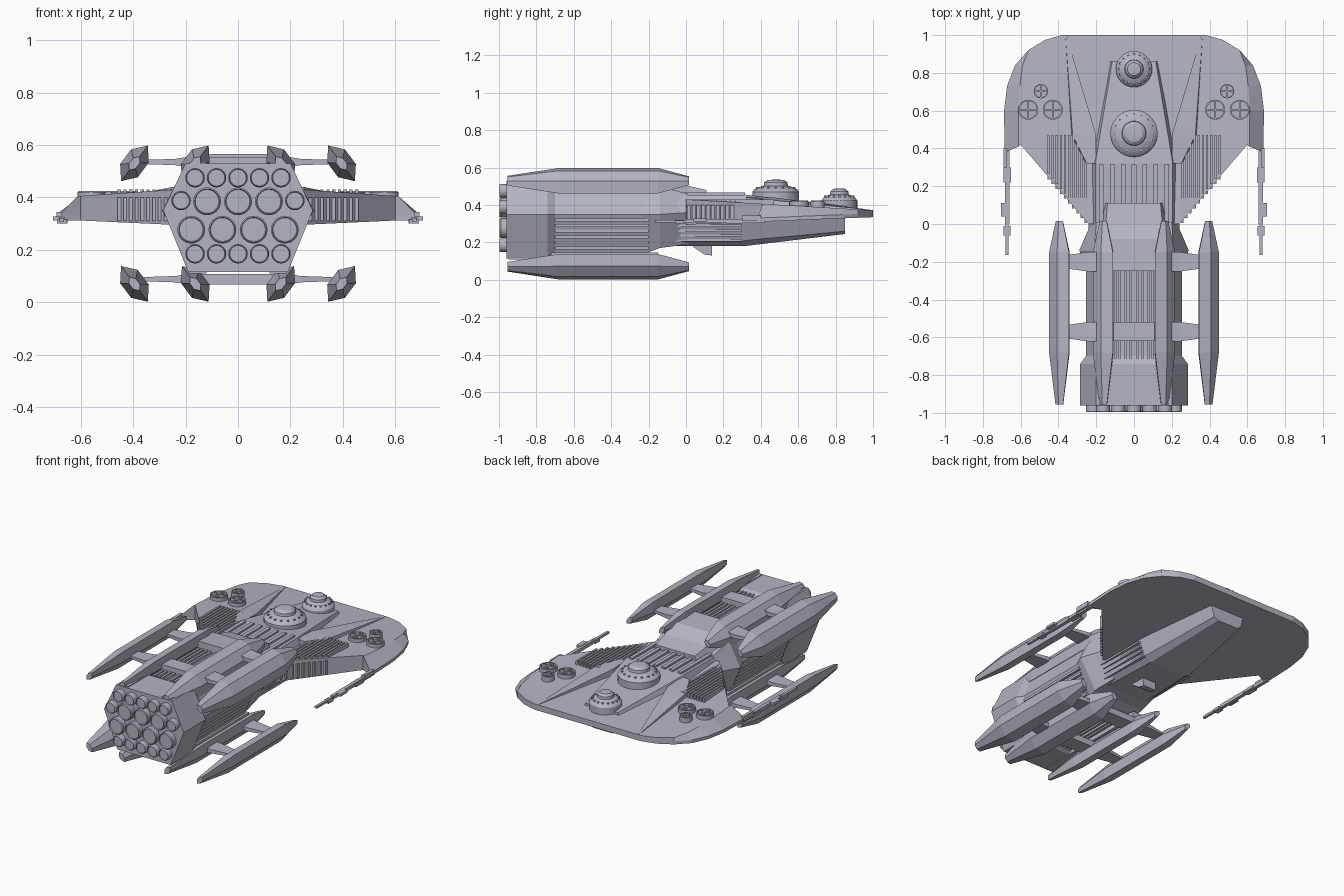
import bpy, bmesh, math
from mathutils import Vector

cube = bpy.data.objects.get("Cube")
if cube:
    bpy.data.objects.remove(cube, do_unlink=True)

GREY = (0.46, 0.46, 0.55, 1)
mat = bpy.data.materials.new("hull grey")
mat.use_nodes = True
mat.diffuse_color = GREY
mat.node_tree.nodes["Principled BSDF"].inputs["Base Color"].default_value = GREY


def finish(name, bm, mirror="", smooth=False, origin_z=0):
    """Turn a bmesh into an object, optionally mirrored in x and/or z."""
    bmesh.ops.recalc_face_normals(bm, faces=bm.faces)
    mesh = bpy.data.meshes.new(name)
    bm.to_mesh(mesh)
    bm.free()
    mesh.materials.append(mat)
    ob = bpy.data.objects.new(name, mesh)
    bpy.context.collection.objects.link(ob)
    ob.location.z = origin_z
    if mirror:
        mod = ob.modifiers.new("mirror", "MIRROR")
        mod.use_axis = ["x" in mirror, False, "z" in mirror]
        mod.use_mirror_merge = False
    if smooth:
        bpy.ops.object.select_all(action="DESELECT")
        ob.select_set(True)
        bpy.context.view_layer.objects.active = ob
        bpy.ops.object.shade_smooth_by_angle(angle=math.radians(30))
    return ob


def skin(bm, rings):
    """Join equal rings of points and cap both ends."""
    vs = [[bm.verts.new(p) for p in ring] for ring in rings]
    n = len(vs[0])
    for a, b in zip(vs, vs[1:]):
        for i in range(n):
            j = (i + 1) % n
            bm.faces.new((a[i], a[j], b[j], b[i]))
    bm.faces.new(vs[0])
    bm.faces.new(vs[-1])


def loft_y(name, sections, **kw):
    """Loft (y, [(x, z), ...]) cross-sections along y."""
    bm = bmesh.new()
    skin(bm, [[(x, y, z) for x, z in pts] for y, pts in sections])
    return finish(name, bm, **kw)


def sym(*half):
    """Complete a right-hand half section, listed top to bottom."""
    return list(half) + [(-x, z) for x, z in reversed(half)]


def boxes(name, spans, **kw):
    """Boxes given as (x0, x1, y0, y1, z0, z1)."""
    bm = bmesh.new()
    for x0, x1, y0, y1, z0, z1 in spans:
        skin(bm, [[(x0, y0, z), (x1, y0, z), (x1, y1, z), (x0, y1, z)] for z in (z0, z1)])
    return finish(name, bm, **kw)


def lathe(bm, centre, profile, along_y=False, n=24):
    """Spin (radius, height) points about z, or about -y."""
    c, rings = Vector(centre), []
    for r, h in profile:
        ring = []
        for i in range(n):
            t = math.tau * i / n
            u, v = r * math.cos(t), r * math.sin(t)
            ring.append(c + Vector((u, -h, v) if along_y else (u, v, h)))
        rings.append(ring)
    skin(bm, rings)


# Engine block and rear body
block = sym((0.2, 0.53), (0.285, 0.35), (0.19, 0.115))
body = sym((0.19, 0.51), (0.255, 0.35), (0.17, 0.14))
loft_y("engine_block", [(-0.96, block), (-0.74, block), (-0.7, body)])
loft_y("rear_body", [(-0.72, body), (-0.2, body)])
loft_y("collar", [
    (-0.22, body),
    (-0.14, sym((0.21, 0.5), (0.29, 0.35), (0.18, 0.17))),
    (0.01, sym((0.2, 0.46), (0.225, 0.36), (0.16, 0.19)))])

# Side ribs following the lower flanks, and the flat panels above them
flank = []
for i in range(6):
    z = 0.17 + 0.03 * i
    x = 0.17 + (z - 0.14) * 0.405
    flank.append((x - 0.02, x + 0.012, -0.7, -0.2, z - 0.008, z + 0.008))
boxes("flank_ribs", flank, mirror="x")

# Roof and belly ribs with side rails
roof = [(x - 0.007, x + 0.007, -0.72, -0.24, z0, z0 + 0.025)
        for x in (-0.1, -0.075, -0.045, -0.02, 0.02, 0.045, 0.075, 0.1)
        for z0 in (0.5, 0.125)]
boxes("roof_and_belly_ribs", roof)
boxes("side_rails", [(0.12, 0.185, -0.95, -0.15, z0, z0 + 0.035) for z0 in (0.5, 0.11)], mirror="x")

# Engine bells
bm = bmesh.new()
small, large = 0.037, 0.053
bells = [(x * 0.082, z, small) for x in range(-2, 3) for z in (0.475, 0.185)]
bells += [(x * 0.118, 0.385, large) for x in (-1, 0, 1)]
bells += [(s * 0.217, 0.388, small) for s in (-1, 1)]
bells += [(x * 0.119, 0.277, large) for x in (-1.5, -0.5, 0.5, 1.5)]
for x, z, r in bells:
    lathe(bm, (x, -0.955, z), [(r, 0), (r, 0.035), (r * 0.9, 0.041), (r * 0.85, 0.034)], True)
finish("engine_bells", bm, smooth=True)

# Long pods: stretched hexagons leaning inward, mirrored to four corners
a, p = Vector((-0.6, 0.8)), Vector((0.8, 0.6))
hexagon = [0.085 * a, 0.035 * a + 0.042 * p, -0.035 * a + 0.042 * p,
           -0.085 * a, -0.035 * a - 0.042 * p, 0.035 * a - 0.042 * p]
for name, cx in (("outer_pods", 0.395), ("inner_pods", 0.163)):
    loft_y(name, [(y, [(cx + s * v.x, 0.23 + s * v.y) for v in hexagon])
                  for y, s in ((-0.955, 0.38), (-0.68, 1), (-0.15, 1), (0.015, 0.35))],
           mirror="xz", origin_z=0.3)

# Struts between the pods
bm = bmesh.new()
for y in (-0.2, -0.57):
    for z in (0.535, 0.088):
        rings = []
        for x, w, h in ((-0.36, 0.035, 0.008), (-0.24, 0.052, 0.012), (-0.19, 0.05, 0.02),
                        (0.19, 0.05, 0.02), (0.24, 0.052, 0.012), (0.36, 0.035, 0.008)):
            rings.append([(x, y - w, z - h), (x, y + w, z - h), (x, y + w, z + h), (x, y - w, z + h)])
        skin(bm, rings)
finish("pod_struts", bm)

# Hump joining rear body and neck
loft_y("neck_hump", [
    (-0.25, sym((0.17, 0.565), (0.2, 0.45))),
    (-0.08, sym((0.17, 0.555), (0.2, 0.45))),
    (0.0, sym((0.15, 0.505), (0.18, 0.44))),
    (0.11, sym((0.14, 0.48), (0.155, 0.44)))])

# Wide forward deck: lower edge, rim and inset top
half = [(0.38, 1), (0.47, 0.975), (0.56, 0.92), (0.63, 0.84), (0.672, 0.73),
        (0.688, 0.6), (0.685, 0.38), (0.6, 0.42), (0.24, 0)]
outline = half + [(-x, y) for x, y in reversed(half)]


def deck_top(y):
    return 0.43 - 0.058 * y


def inset(x, y):
    shift = 0.075 * min(1, (1 - y) / 0.3) if abs(x) > 0.61 else 0
    return x - math.copysign(shift, x), (y + 0.03 if y == 0.38 else y)


bm = bmesh.new()
skin(bm, [[(x, y, 0.295 + 0.04 * y) for x, y in outline],
          [(x, y, 0.315 + 0.04 * y) for x, y in outline],
          [(u, v, deck_top(v)) for u, v in (inset(x, y) for x, y in outline)]])
finish("forward_deck", bm)

# Ribs on the deck behind the wedges, and on the swept rear wall
deck_ribs, wall_ribs = [], []
for i in range(10):
    x = 0.255 + 0.022 * i
    wall = (x - 0.24) * 1.167
    deck_ribs.append((x - 0.006, x + 0.006, wall + 0.015, 0.47, 0.39, 0.43))
    wall_ribs.append((x - 0.006, x + 0.006, wall - 0.012, wall + 0.03, 0.31, 0.4))
boxes("deck_ribs", deck_ribs, mirror="x")
boxes("wall_ribs", wall_ribs, mirror="x")

# Long tapering wedges
loft_y("deck_wedge", [
    (0.32, [(0.2, 0.445), (0.25, 0.44), (0.26, 0.38), (0.2, 0.38)]),
    (0.47, [(0.2, 0.44), (0.325, 0.425), (0.335, 0.38), (0.2, 0.38)]),
    (0.99, [(0.355, 0.374), (0.362, 0.374), (0.365, 0.36), (0.35, 0.36)])], mirror="x")

# Central ridge with ribbed rear part
loft_y("central_ridge", [
    (-0.05, sym((0.205, 0.45), (0.24, 0.36))),
    (0.32, sym((0.205, 0.455), (0.24, 0.36))),
    (0.86, sym((0.115, 0.395), (0.14, 0.35)))])
boxes("ridge_ribs", [(x - 0.012, x + 0.012, -0.02, 0.315, 0.44, 0.466)
                     for x in (k * 0.058 for k in range(-3, 4))])

# Keel with side ribs and a small ventral fin
loft_y("keel", [
    (-0.18, sym((0.235, 0.32), (0.19, 0.21), (0.15, 0.18))),
    (0.31, sym((0.215, 0.32), (0.17, 0.21), (0.13, 0.18))),
    (0.85, sym((0.125, 0.34), (0.1, 0.26), (0.07, 0.245)))])
boxes("keel_ribs", [(0.1, 0.185 + 0.012 * i, -0.12, 0.3, 0.205 + 0.026 * i, 0.217 + 0.026 * i)
                    for i in range(4)], mirror="x")
loft_y("ventral_fin", [
    (0.04, sym((0.05, 0.2), (0.05, 0.175))),
    (0.1, sym((0.05, 0.2), (0.045, 0.135))),
    (0.14, sym((0.05, 0.2), (0.045, 0.13)))])

# Stepped domes with a ring of small blocks
for name, y, z, r in (("rear_dome", 0.48, 0.425, 0.125), ("front_dome", 0.82, 0.378, 0.096)):
    bm = bmesh.new()
    lathe(bm, (0, y, z), [(r, 0), (r, 0.045), (r * 0.9, 0.06), (r * 0.62, 0.075), (r * 0.52, 0.078),
                          (r * 0.5, 0.095), (r * 0.36, 0.108), (r * 0.12, 0.111)], n=32)
    finish(name, bm, smooth=True)
    blocks = []
    for i in range(16):
        t = math.tau * i / 16
        u, v = r * 0.8 * math.cos(t), y + r * 0.8 * math.sin(t)
        blocks.append((u - 0.005, u + 0.005, v - 0.005, v + 0.005, z + 0.05, z + 0.072))
    boxes(name + "_blocks", blocks)

# Round deck ports with crossbars
bm, bars = bmesh.new(), []
for x, y, r in ((0.56, 0.605, 0.053), (0.43, 0.605, 0.053), (0.493, 0.703, 0.038)):
    lathe(bm, (x, y, 0.37), [(r, 0), (r, 0.05), (r * 0.86, 0.05), (r * 0.86, 0.035)])
    bars += [(x - r * 0.9, x + r * 0.9, y - 0.005, y + 0.005, 0.395, 0.424),
             (x - 0.005, x + 0.005, y - r * 0.9, y + r * 0.9, 0.395, 0.424)]
finish("deck_ports", bm, mirror="x", smooth=True)
boxes("port_crossbars", bars, mirror="x")

# Trailing antenna booms at the deck corners
boxes("antenna_booms", [
    (0.66, 0.682, 0.0, 0.42, 0.303, 0.325), (0.664, 0.68, -0.165, 0.0, 0.306, 0.32),
    (0.675, 0.705, 0.04, 0.11, 0.312, 0.328), (0.65, 0.69, 0.22, 0.3, 0.3, 0.318),
    (0.655, 0.69, -0.06, -0.01, 0.3, 0.316), (0.672, 0.692, 0.3, 0.4, 0.315, 0.345)], mirror="x")
